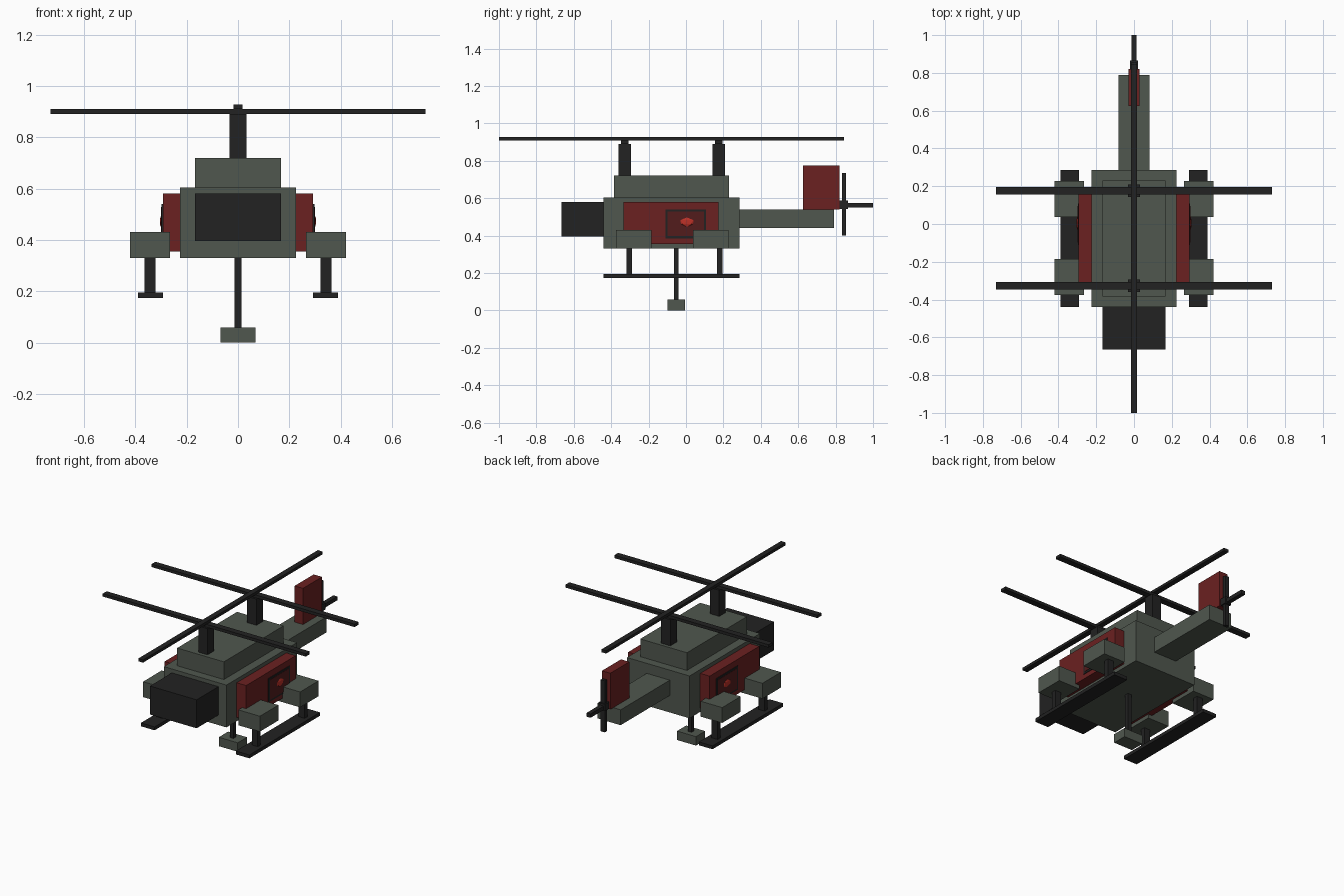
import bpy, bmesh
from mathutils import Matrix, Vector

old = bpy.data.objects.get("Cube")
if old:
    bpy.data.objects.remove(old, do_unlink=True)


def material(name, rgb):
    m = bpy.data.materials.new(name)
    m.use_nodes = True
    m.diffuse_color = (*rgb, 1)
    bsdf = next(n for n in m.node_tree.nodes if n.type == 'BSDF_PRINCIPLED')
    bsdf.inputs["Base Color"].default_value = (*rgb, 1)
    return m


GREEN = material("grey_green", (0.08, 0.095, 0.077))
DARK = material("near_black", (0.016, 0.016, 0.016))
RED = material("dark_red", (0.145, 0.015, 0.015))
GLASS = material("deep_red_pane", (0.085, 0.012, 0.012))
BRIGHT = material("bright_red", (0.5, 0.03, 0.02))


def finish(name, bm, mat):
    mesh = bpy.data.meshes.new(name)
    bm.to_mesh(mesh)
    bm.free()
    mesh.materials.append(mat)
    obj = bpy.data.objects.new(name, mesh)
    bpy.context.collection.objects.link(obj)
    return obj


def box(name, mat, x, y, z):
    """Box from (low, high) ranges on each axis."""
    lo, hi = Vector((x[0], y[0], z[0])), Vector((x[1], y[1], z[1]))
    bm = bmesh.new()
    place = Matrix.Translation((lo + hi) / 2) @ Matrix.Diagonal((*(hi - lo), 1))
    bmesh.ops.create_cube(bm, size=1, matrix=place)
    return finish(name, bm, mat)


def mid(name, mat, half, y, z):
    return box(name, mat, (-half, half), y, z)


def pair(name, mat, x, y, z):
    box("left_" + name, mat, x, y, z)
    box("right_" + name, mat, (-x[1], -x[0]), y, z)


# Fuselage
mid("body", GREEN, 0.225, (-0.44, 0.285), (0.33, 0.605))
mid("roof", GREEN, 0.168, (-0.385, 0.23), (0.605, 0.72))
mid("cockpit", DARK, 0.168, (-0.665, -0.44), (0.395, 0.58))

# Tail
mid("tail_boom", GREEN, 0.083, (0.285, 0.79), (0.44, 0.54))
mid("tail_fin", RED, 0.03, (0.625, 0.82), (0.54, 0.775))
mid("tail_blade_upright", DARK, 0.015, (0.835, 0.855), (0.4, 0.735))
mid("tail_blade_level", DARK, 0.014, (0.69, 1.0), (0.55, 0.575))
mid("tail_hub", DARK, 0.022, (0.82, 0.865), (0.543, 0.587))

# Main rotors: two masts with cross blades, and the lengthwise blade
for label, y in (("front", -0.327), ("rear", 0.175)):
    mid(label + "_mast", DARK, 0.033, (y - 0.033, y + 0.033), (0.72, 0.89))
    mid(label + "_cross_blade", DARK, 0.73, (y - 0.02, y + 0.02), (0.89, 0.909))
mid("long_blade", DARK, 0.017, (-1.0, 0.845), (0.909, 0.927))

# Side doors with framed panes and a bright lamp
pair("door", RED, (0.225, 0.293), (-0.335, 0.175), (0.355, 0.58))
pair("window_frame", DARK, (0.29, 0.297), (-0.11, 0.108), (0.385, 0.54))
pair("window_pane", GLASS, (0.292, 0.299), (-0.098, 0.096), (0.397, 0.528))
for label, s in (("left", 1), ("right", -1)):
    bm = bmesh.new()
    place = Matrix.Translation((s * 0.299, 0.005, 0.472)) @ Matrix.Diagonal((0.006, 0.04, 0.025, 1))
    bmesh.ops.create_icosphere(bm, subdivisions=1, radius=1, matrix=place)
    finish(label + "_lamp", bm, BRIGHT)

# Landing gear: side pods, struts and skids
for label, pod, strut in (("front", (-0.375, -0.185), (-0.317, -0.288)),
                          ("rear", (0.038, 0.228), (0.165, 0.195))):
    pair(label + "_pod", GREEN, (0.265, 0.42), pod, (0.33, 0.43))
    pair(label + "_strut", DARK, (0.321, 0.364), strut, (0.195, 0.33))
pair("skid", DARK, (0.292, 0.39), (-0.44, 0.285), (0.173, 0.195))

# Belly sensor
mid("belly_rod", DARK, 0.013, (-0.065, -0.04), (0.058, 0.33))
mid("belly_box", GREEN, 0.068, (-0.1, -0.005), (0, 0.058))
